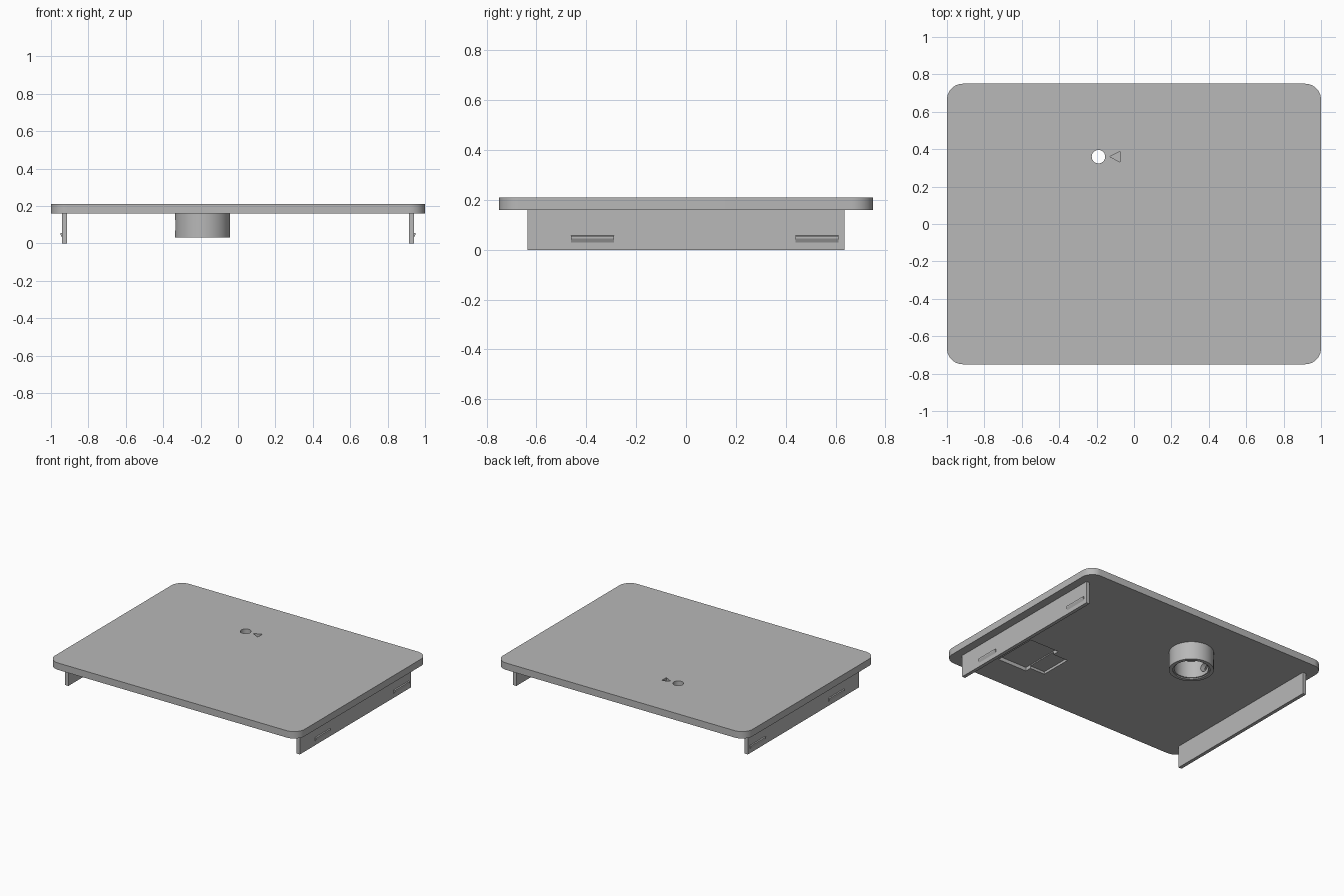
import bpy, bmesh
from math import sin, cos, pi, radians
from mathutils import Matrix, Vector

cube = bpy.data.objects.get("Cube")
if cube:
    bpy.data.objects.remove(cube, do_unlink=True)

grey = bpy.data.materials.new("plain grey")
grey.use_nodes = True
colour = (0.48, 0.48, 0.48, 1)
grey.diffuse_color = colour
grey.node_tree.nodes["Principled BSDF"].inputs["Base Color"].default_value = colour

HUB_X, HUB_Y = -0.19, 0.36     # hub and sight hole share one centre
UNDER, TOP = 0.16, 0.21        # faces of the lid plate
WALL_IN, WALL_OUT = 0.915, 0.94


def prism(name, outline, low, high, matrix=Matrix()):
    """Extrude a flat outline along z, then place it with a matrix."""
    bm = bmesh.new()
    base = bm.faces.new([bm.verts.new((x, y, low)) for x, y in outline])
    grown = bmesh.ops.extrude_face_region(bm, geom=[base])
    verts = [g for g in grown["geom"] if isinstance(g, bmesh.types.BMVert)]
    bmesh.ops.translate(bm, verts=verts, vec=(0, 0, high - low))
    bmesh.ops.transform(bm, matrix=matrix, verts=bm.verts)
    bmesh.ops.recalc_face_normals(bm, faces=bm.faces)
    mesh = bpy.data.meshes.new(name)
    bm.to_mesh(mesh)
    bm.free()
    mesh.materials.append(grey)
    obj = bpy.data.objects.new(name, mesh)
    bpy.context.collection.objects.link(obj)
    return obj


def rect(x0, x1, y0, y1):
    return [(x0, y0), (x1, y0), (x1, y1), (x0, y1)]


def circle(radius, x=0, y=0, sides=64):
    return [(x + radius * cos(2 * pi * i / sides), y + radius * sin(2 * pi * i / sides))
            for i in range(sides)]


def rounded_rect(hx, hy, radius, steps=10):
    points = []
    for corner, (sx, sy) in enumerate([(1, 1), (-1, 1), (-1, -1), (1, -1)]):
        for i in range(steps + 1):
            a = (corner + i / steps) * pi / 2
            points.append((sx * (hx - radius) + radius * cos(a),
                           sy * (hy - radius) + radius * sin(a)))
    return points


def activate(obj):
    bpy.ops.object.select_all(action="DESELECT")
    obj.select_set(True)
    bpy.context.view_layer.objects.active = obj


def cut(obj, *cutters):
    for cutter in cutters:
        mod = obj.modifiers.new("cut", "BOOLEAN")
        mod.operation, mod.solver, mod.object = "DIFFERENCE", "EXACT", cutter
        activate(obj)
        bpy.ops.object.modifier_apply(modifier=mod.name)
        bpy.data.objects.remove(cutter, do_unlink=True)


def smooth(obj):
    activate(obj)
    bpy.ops.object.shade_smooth_by_angle(angle=radians(30))


# Lid plate with sight hole, engraved pointer and stepped pocket underneath
plate = prism("lid_plate", rounded_rect(1, 0.75, 0.085), UNDER, TOP)
pointer = [(HUB_X + 0.06, HUB_Y), (HUB_X + 0.115, HUB_Y - 0.028), (HUB_X + 0.115, HUB_Y + 0.028)]
cut(plate,
    prism("sight_hole_cutter", circle(0.036, HUB_X, HUB_Y), UNDER - 0.1, TOP + 0.1),
    prism("pointer_cutter", pointer, TOP - 0.02, TOP + 0.1),
    prism("deep_pocket_cutter", rect(0.49, 0.725, -0.52, -0.19), UNDER - 0.1, UNDER + 0.026),
    prism("shallow_pocket_cutter", rect(0.37, 0.5, -0.475, -0.24), UNDER - 0.1, UNDER + 0.018))
smooth(plate)

# Hollow hub under the sight hole, with a stepped mouth and a side hole
hub = prism("hub_ring", circle(0.147, HUB_X, HUB_Y), 0.03, UNDER)
side = Matrix.Translation(Vector((HUB_X, HUB_Y, 0.097))) @ Matrix.Rotation(-pi / 2, 4, "Y")
cut(hub,
    prism("bore_cutter", circle(0.113, HUB_X, HUB_Y), -0.1, UNDER + 0.1),
    prism("mouth_cutter", circle(0.122, HUB_X, HUB_Y), -0.1, 0.038),
    prism("side_hole_cutter", circle(0.034, sides=32), 0.05, 0.3, side))
smooth(hub)

# Side walls with two wedge-shaped snap ridges each
ridge = [(WALL_OUT - 0.002, 0.057), (WALL_OUT + 0.009, 0.055),
         (WALL_OUT + 0.009, 0.046), (WALL_OUT - 0.002, 0.025)]
upright = Matrix.Rotation(pi / 2, 4, "X")     # profile y becomes z, depth becomes -y
for label, s in (("left", 1), ("right", -1)):
    x0, x1 = sorted((s * WALL_IN, s * WALL_OUT))
    prism(label + "_wall", rect(x0, x1, -0.635, 0.635), 0, UNDER)
    for place, y in (("front", -0.375), ("back", 0.525)):
        prism(f"{label}_{place}_snap_ridge", [(s * x, z) for x, z in ridge],
              -y - 0.086, -y + 0.086, upright)
